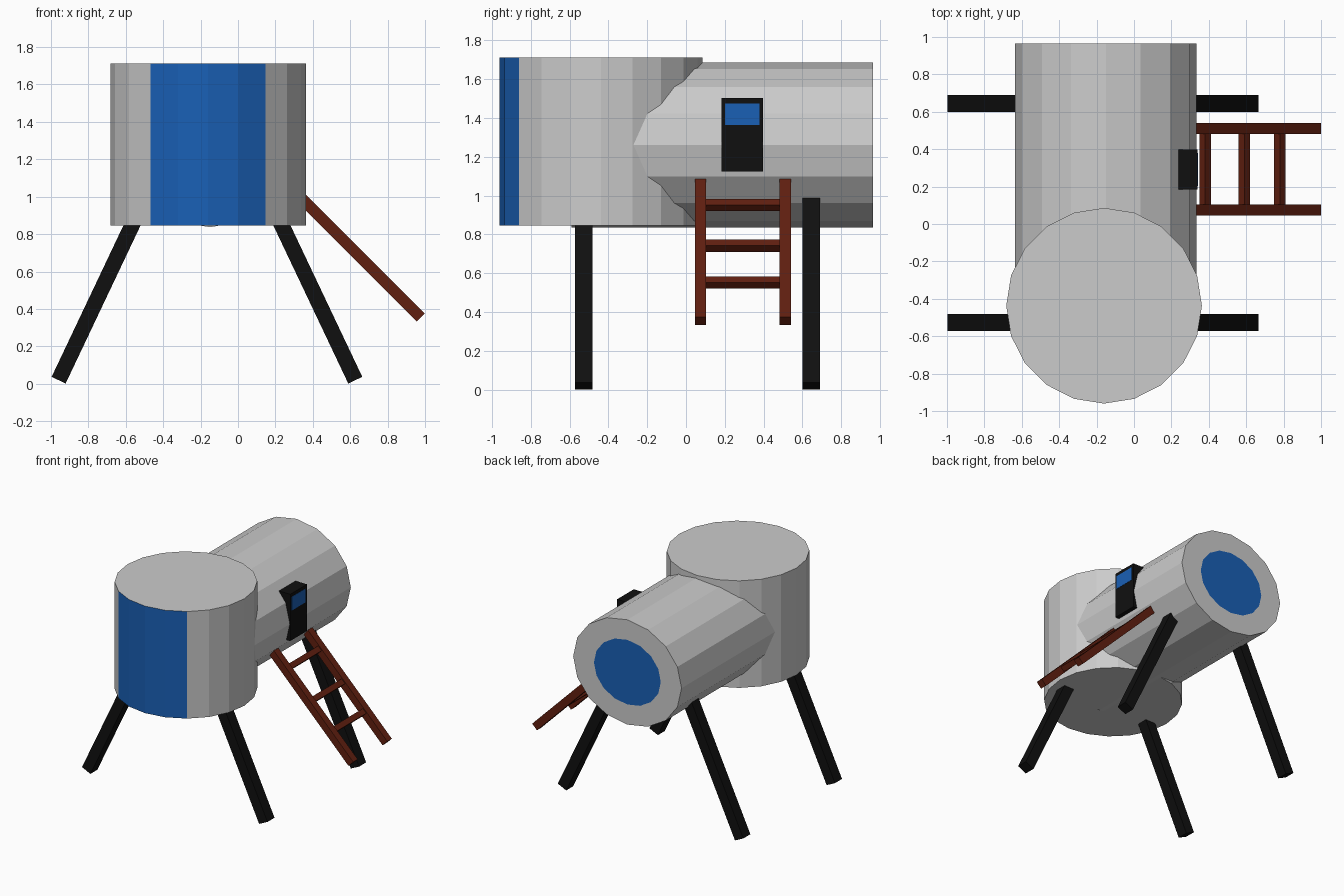
import bpy, bmesh
from mathutils import Matrix, Vector

if "Cube" in bpy.data.objects:
    bpy.data.objects.remove(bpy.data.objects["Cube"])


def material(name, rgb):
    m = bpy.data.materials.new(name)
    m.diffuse_color = (*rgb, 1)
    m.use_nodes = True
    m.node_tree.nodes["Principled BSDF"].inputs["Base Color"].default_value = m.diffuse_color
    return m


BLUE = material("blue_glass", (0.01, 0.115, 0.46))
BLACK = material("black", (0.005, 0.005, 0.005))
BROWN = material("brown", (0.12, 0.014, 0.005))


def finish(name, bm, mats):
    me = bpy.data.meshes.new(name)
    bm.to_mesh(me)
    bm.free()
    for m in mats:
        me.materials.append(m)
    ob = bpy.data.objects.new(name, me)
    bpy.context.collection.objects.link(ob)
    return ob


def unit_drum(sides):
    bm = bmesh.new()
    bmesh.ops.create_cone(bm, cap_ends=True, segments=sides,
                          radius1=1, radius2=1, depth=2)
    return bm


def box(name, lo, hi, mat):
    lo, hi = Vector(lo), Vector(hi)
    bm = bmesh.new()
    bmesh.ops.create_cube(bm, size=1, matrix=Matrix.Translation((lo + hi) / 2)
                          @ Matrix.Diagonal((*(hi - lo), 1)))
    return finish(name, bm, [mat])


def beam(name, p, q, wide, thick, mat):
    """Box between two points in an xz plane; wide is along y."""
    p, q = Vector(p), Vector(q)
    z = (q - p).normalized()
    y = Vector((0, 1, 0))
    rot = Matrix((y.cross(z), y, z)).transposed().to_4x4()
    bm = bmesh.new()
    bmesh.ops.create_cube(bm, size=1, matrix=Matrix.Translation((p + q) / 2) @ rot
                          @ Matrix.Diagonal((thick, wide, (q - p).length, 1)))
    return finish(name, bm, [mat])


# Upright drum with a blue window over the four front faces
bm = unit_drum(20)
for f in bm.faces:
    if abs(f.normal.z) < 0.5 and f.normal.y < -0.82:
        f.material_index = 1
bm.transform(Matrix.Translation((-0.16, -0.437, 1.278))
             @ Matrix.Diagonal((0.523, 0.523, 0.433, 1)))
finish("upright_drum", bm, [None, BLUE])

# Lying drum with a round blue window in the rear end
bm = unit_drum(16)
cap = max(bm.faces, key=lambda f: f.calc_center_median().z)
bmesh.ops.inset_individual(bm, faces=[cap], thickness=0.383)
cap.material_index = 1
bm.transform(Matrix.Translation((-0.15, 0.187, 1.261))
             @ Matrix.Diagonal((0.485, 0.777, 0.424, 1))
             @ Matrix.Rotation(-1.5707963, 4, 'X'))
finish("lying_drum", bm, [None, BLUE])

# Splayed legs, mirrored left and right
for end, y in (("front", -0.527), ("rear", 0.645)):
    for side, s in (("left", -1), ("right", 1)):
        beam(f"{end}_{side}_leg", (-0.166 + s * 0.793, y, 0.019),
             (-0.166 + s * 0.29, y, 1.08), 0.09, 0.083, BLACK)

# Door with a small window
box("door", (0.1, 0.184, 1.125), (0.339, 0.397, 1.503), BLACK)
box("door_window", (0.3, 0.202, 1.365), (0.341, 0.379, 1.476), BLUE)

# Ladder leaning at 45 degrees
for name, y in (("front_rail", 0.075), ("rear_rail", 0.511)):
    beam("ladder_" + name, (0.978, y, 0.354), (0.222, y, 1.11), 0.058, 0.06, BROWN)
for i, x in enumerate((0.38, 0.59, 0.78)):
    c = Vector((x, 0.293, 1.332 - x))
    d = Vector((-0.0155, 0, 0.0155))
    beam(f"ladder_rung_{i + 1}", c - d, c + d, 0.40, 0.044, BROWN)
